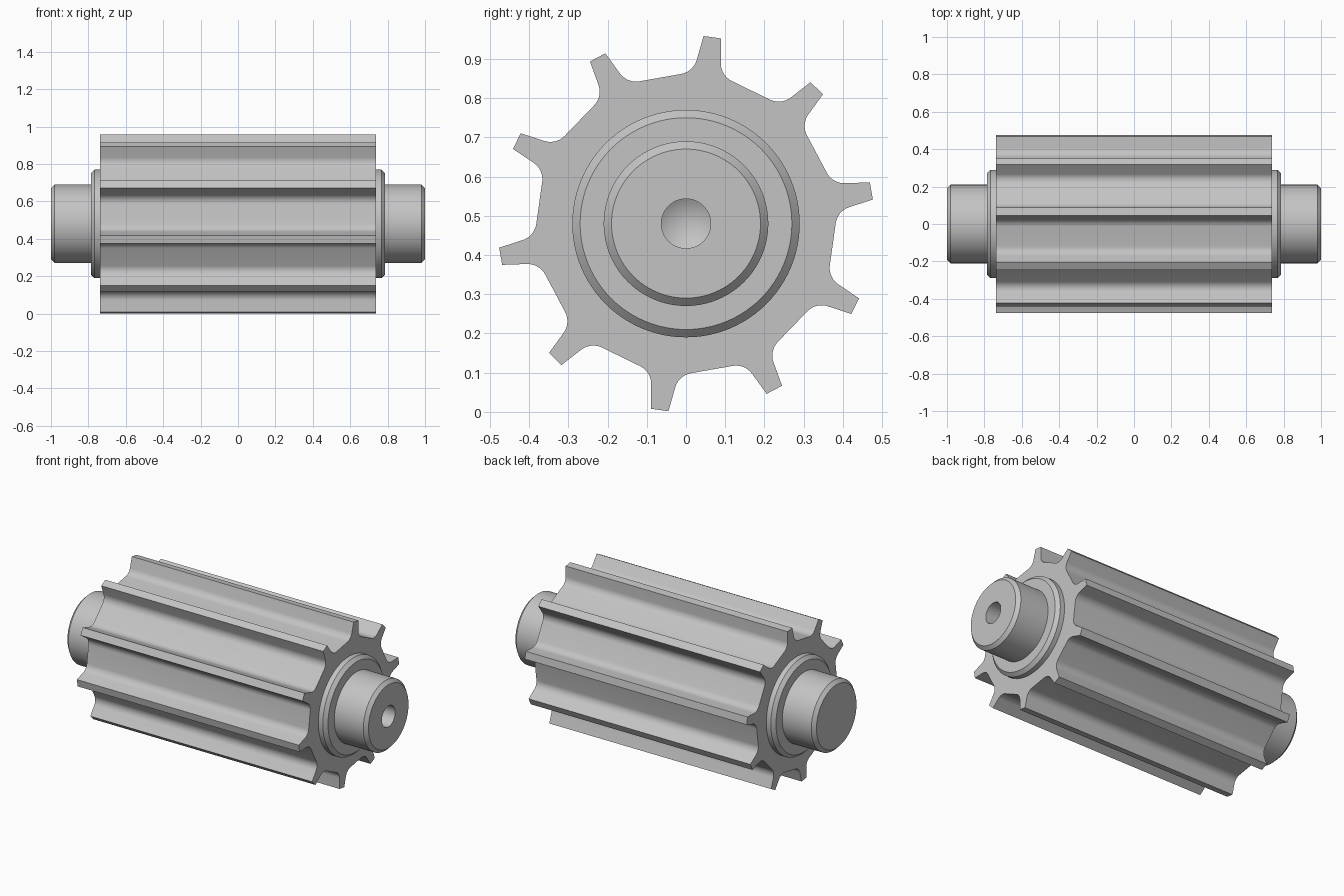
import bpy, bmesh
from math import sin, cos, tan, pi, radians
from mathutils import Vector, Matrix

cube = bpy.data.objects.get("Cube")
if cube:
    bpy.data.objects.remove(cube, do_unlink=True)

AXIS_Z = 0.48
TEETH = 10
BODY_HALF = 0.737

steel = bpy.data.materials.new("grey steel")
steel.use_nodes = True
GREY = (0.55, 0.55, 0.55, 1)
steel.diffuse_color = GREY
steel.node_tree.nodes["Principled BSDF"].inputs["Base Color"].default_value = GREY


def finish(name, bm):
    bmesh.ops.recalc_face_normals(bm, faces=bm.faces)
    mesh = bpy.data.meshes.new(name)
    bm.to_mesh(mesh)
    bm.free()
    mesh.materials.append(steel)
    obj = bpy.data.objects.new(name, mesh)
    obj.location.z = AXIS_Z
    bpy.context.collection.objects.link(obj)
    bpy.ops.object.select_all(action='DESELECT')
    obj.select_set(True)
    bpy.context.view_layer.objects.active = obj
    bpy.ops.object.shade_smooth_by_angle(angle=radians(25))
    return obj


def half_valley():
    """Half a tooth gap: x is sideways, y is outward from the axis."""
    floor, lean, r = 0.378, radians(26), 0.051
    pitch, half_tip, tip = pi / TEETH, 0.0222, 0.48
    corner = Vector((tip * sin(pitch) - half_tip * cos(pitch),
                     tip * cos(pitch) + half_tip * sin(pitch)))
    foot = corner.x - (corner.y - floor) * tan(lean)
    turn = pi / 2 - lean
    start = foot - r * tan(turn / 2)
    steps = 10
    arc = [Vector((start + r * sin(turn * i / steps),
                   floor + r - r * cos(turn * i / steps)))
           for i in range(steps + 1)]
    return arc + [corner]


# Toothed body: one gap repeated round the axis, then extruded
half = half_valley()
gap = [Vector((-p.x, p.y)) for p in reversed(half)] + half
bm = bmesh.new()
ring = []
for k in range(TEETH):
    turn = Matrix.Rotation(radians(64) - pi / 2 - k * 2 * pi / TEETH, 2)
    for p in gap:
        q = turn @ p
        ring.append(bm.verts.new((-BODY_HALF, q.x, q.y)))
cap = bm.faces.new(ring)
side = bmesh.ops.extrude_face_region(bm, geom=[cap], use_keep_orig=True)
moved = [v for v in side["geom"] if isinstance(v, bmesh.types.BMVert)]
bmesh.ops.translate(bm, verts=moved, vec=(2 * BODY_HALF, 0, 0))
finish("toothed_body", bm)

# Shaft with chamfered shoulders and a drilled hole in its left end
end = [(0.767, 0.29), (0.787, 0.27), (0.787, 0.21), (0.98, 0.21), (1, 0.19)]
profile = [(-1, 0)] + [(-x, r) for x, r in reversed(end)] + end
profile += [(1, 0.063), (0.8, 0.063), (0.762, 0)]
bm = bmesh.new()
verts = [bm.verts.new((x, 0, r)) for x, r in profile]
edges = [bm.edges.new(pair) for pair in zip(verts, verts[1:])]
bmesh.ops.spin(bm, geom=verts + edges, cent=(0, 0, 0), axis=(1, 0, 0),
               angle=2 * pi, steps=96, use_duplicate=False)
bmesh.ops.remove_doubles(bm, verts=bm.verts, dist=1e-4)
finish("shaft", bm)
